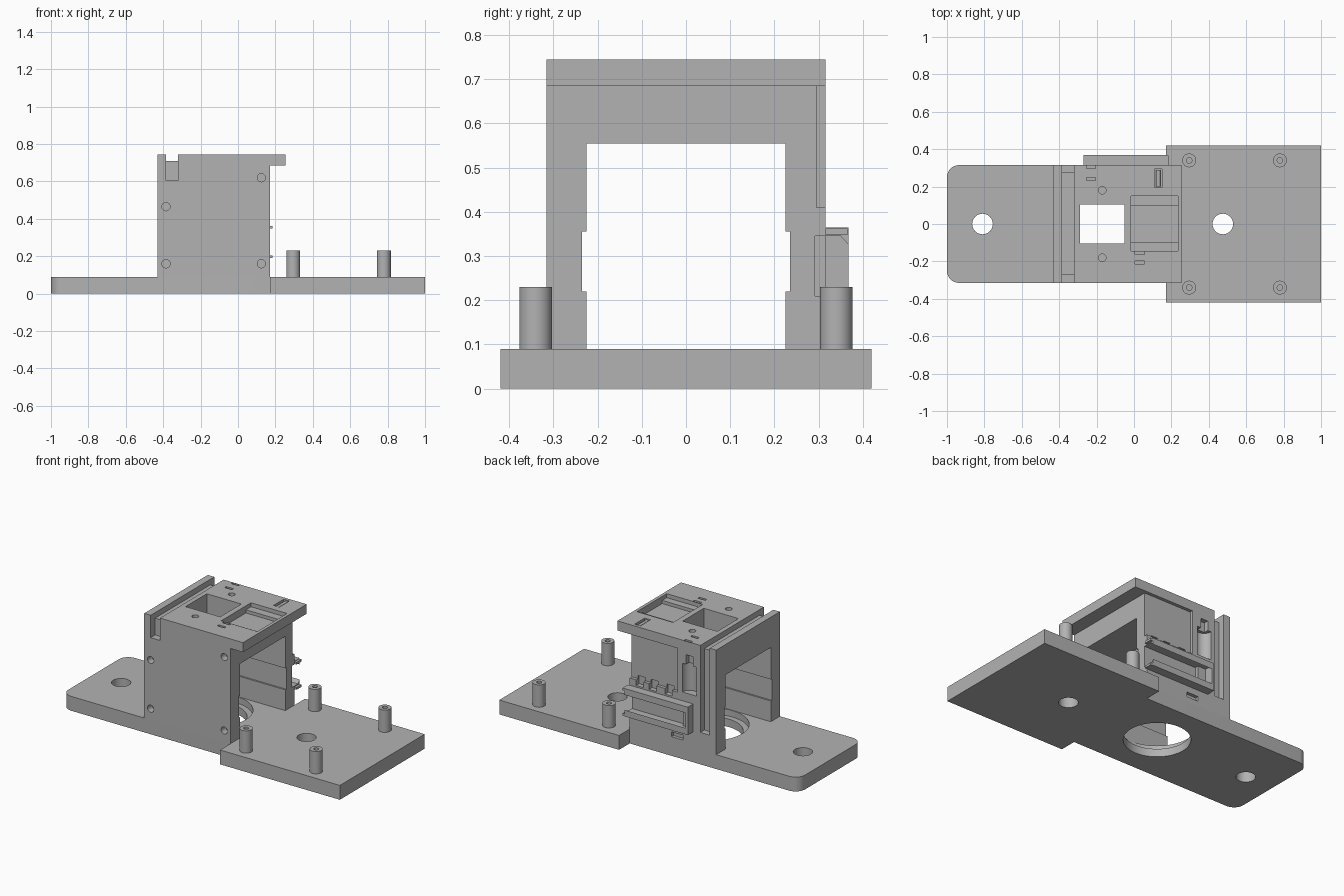
import bpy, bmesh

if "Cube" in bpy.data.objects:
    bpy.data.objects.remove(bpy.data.objects["Cube"], do_unlink=True)

grey = bpy.data.materials.new("plain_grey")
grey.use_nodes = True
grey.diffuse_color = (0.45, 0.45, 0.45, 1)
grey.node_tree.nodes["Principled BSDF"].inputs["Base Color"].default_value = (0.45, 0.45, 0.45, 1)


def finish(name, bm):
    bmesh.ops.recalc_face_normals(bm, faces=bm.faces)
    mesh = bpy.data.meshes.new(name)
    bm.to_mesh(mesh)
    bm.free()
    mesh.materials.append(grey)
    obj = bpy.data.objects.new(name, mesh)
    bpy.context.collection.objects.link(obj)
    return obj


def prism(name, pts, axis, lo, hi):
    """Extrude a 2D outline along the axis 'x', 'y' or 'z'."""
    place = {"x": lambda a, b, h: (h, a, b),
             "y": lambda a, b, h: (a, h, b),
             "z": lambda a, b, h: (a, b, h)}[axis]
    bm = bmesh.new()
    face = bm.faces.new([bm.verts.new(place(a, b, lo)) for a, b in pts])
    top = bmesh.ops.extrude_face_region(bm, geom=[face])["geom"]
    bmesh.ops.translate(bm, vec=place(0, 0, hi - lo),
                        verts=[v for v in top if isinstance(v, bmesh.types.BMVert)])
    return finish(name, bm)


def box(name, x, y, z):
    return prism(name, [(x[0], y[0]), (x[1], y[0]), (x[1], y[1]), (x[0], y[1])], "z", *z)


def rod(name, a, b, r, lo, hi, axis="z", n=48):
    from math import cos, sin, tau
    pts = [(a + r * cos(tau * i / n), b + r * sin(tau * i / n)) for i in range(n)]
    return prism(name, pts, axis, lo, hi)


def activate(obj):
    bpy.ops.object.select_all(action="DESELECT")
    obj.select_set(True)
    bpy.context.view_layer.objects.active = obj


def combine(obj, tool, operation="DIFFERENCE"):
    tool.hide_render = True
    activate(obj)
    mod = obj.modifiers.new("cut", "BOOLEAN")
    mod.operation, mod.object, mod.solver = operation, tool, "EXACT"
    bpy.ops.object.modifier_apply(modifier=mod.name)
    bpy.data.objects.remove(tool, do_unlink=True)


def smooth(obj):
    activate(obj)
    bpy.ops.object.shade_smooth_by_angle(angle=0.5)


# Base plate: wide end and narrow tongue with rounded corners
base = prism("base_plate", [(-1, -.315), (.17, -.315), (.17, -.42), (1, -.42),
                            (1, .42), (.17, .42), (.17, .315), (-1, .315)], "z", 0, .09)
bm = bmesh.new()
bm.from_mesh(base.data)
corners = [e for e in bm.edges if all(v.co.x < -.99 for v in e.verts)
           and abs(e.verts[0].co.z - e.verts[1].co.z) > .05]
bmesh.ops.bevel(bm, geom=corners, offset=.065, segments=8, profile=.5, affect="EDGES")
bm.to_mesh(base.data)
bm.free()
for x in (-.81, .475):
    combine(base, rod("cutter", x, 0, .055, -.1, .2))
combine(base, rod("cutter", -.167, 0, .188, -.1, .2, n=64))
combine(base, rod("cutter", -.167, 0, .222, .05, .2, n=64))
smooth(base)

# Tower: side profile with an overhanging top, tunnel through it
tower = prism("tower", [(-.43, .09), (.17, .09), (.17, .685), (.255, .685),
                        (.255, .745), (-.43, .745)], "y", -.315, .315)
tunnel = [(.225, 0), (.225, .22), (.235, .22), (.235, .355), (.225, .355), (.225, .555)]
tunnel += [(-y, z) for y, z in reversed(tunnel)]
combine(tower, prism("cutter", tunnel, "x", -.6, .4))

# Slot over the top and down both sides
slot = (-.385, -.32)
combine(tower, box("cutter", slot, (-.5, .5), (.71, .9)))
combine(tower, box("cutter", slot, (-.5, -.27), (.605, .9)))
combine(tower, box("cutter", slot, (.275, .5), (.2, .9)))

# Top openings: window, stepped tray, latch pocket, small slots and holes
combine(tower, box("cutter", (-.29, -.05), (-.105, .105), (.5, .9)))
combine(tower, box("cutter", (-.015, .235), (-.145, .15), (.72, .9)))
combine(tower, box("cutter", (-.015, .235), (-.1, .1), (.7, .9)))
combine(tower, box("cutter", (.11, .15), (.195, .295), (.72, .9)))
for x, y in ((-.23, .305), (-.23, .24), (.03, -.155), (.03, -.205)):
    combine(tower, box("cutter", (x - .025, x + .025), (y - .008, y + .008), (.71, .9)))
for y in (-.18, .18):
    combine(tower, rod("cutter", -.17, y, .02, .7, .9, n=24))

# Front screw holes
for x, z in ((-.385, .465), (-.385, .16), (.125, .62), (.125, .16)):
    combine(tower, rod("cutter", x, z, .022, -.4, -.27, "y", 24))

# Rear recess, round pocket and notches
combine(tower, box("cutter", (-.16, .3), (.295, .5), (.41, .685)))
combine(tower, rod("cutter", -.245, .315, .05, .42, .6, n=32))
combine(tower, box("cutter", (-.27, -.22), (.285, .5), (.55, .66)))
for x in (-.1, .01, .1):
    combine(tower, box("cutter", (x - .025, x + .025), (.285, .5), (.375, .43)))
combine(tower, box("cutter", (-.2, .3), (.292, .5), (.205, .345)))
combine(tower, box("cutter", (-.2, -.12), (.295, .5), (.12, .15)))
smooth(tower)

# Latch pin in its pocket
rod("latch_pin", .13, .73, .012, .2, .29, "y", 16)

# Rear holder: two lipped rails and an end wall
rail = [(.292, .365), (.368, .365), (.368, .325), (.35, .345), (.292, .345)]
for name, pts in (("upper_rail", rail), ("lower_rail", [(y, .555 - z) for y, z in rail])):
    prism(name, pts, "x", -.27, .17)
box("rail_end_wall", (-.27, -.255), (.31, .368), (.19, .365))
for name, z in (("upper_rail_tip", .355), ("lower_rail_tip", .197)):
    box(name, (.17, .185), (.315, .365), (z - .007, z + .007))

# Mounting posts with screw holes
for x, side_x in ((.295, "inner"), (.78, "outer")):
    for y, side_y in ((-.34, "front"), (.34, "back")):
        post = rod(f"{side_y}_{side_x}_post", x, y, .037, .09, .23, n=32)
        combine(post, rod("cutter", x, y, .015, .12, .3, n=16))
        smooth(post)
